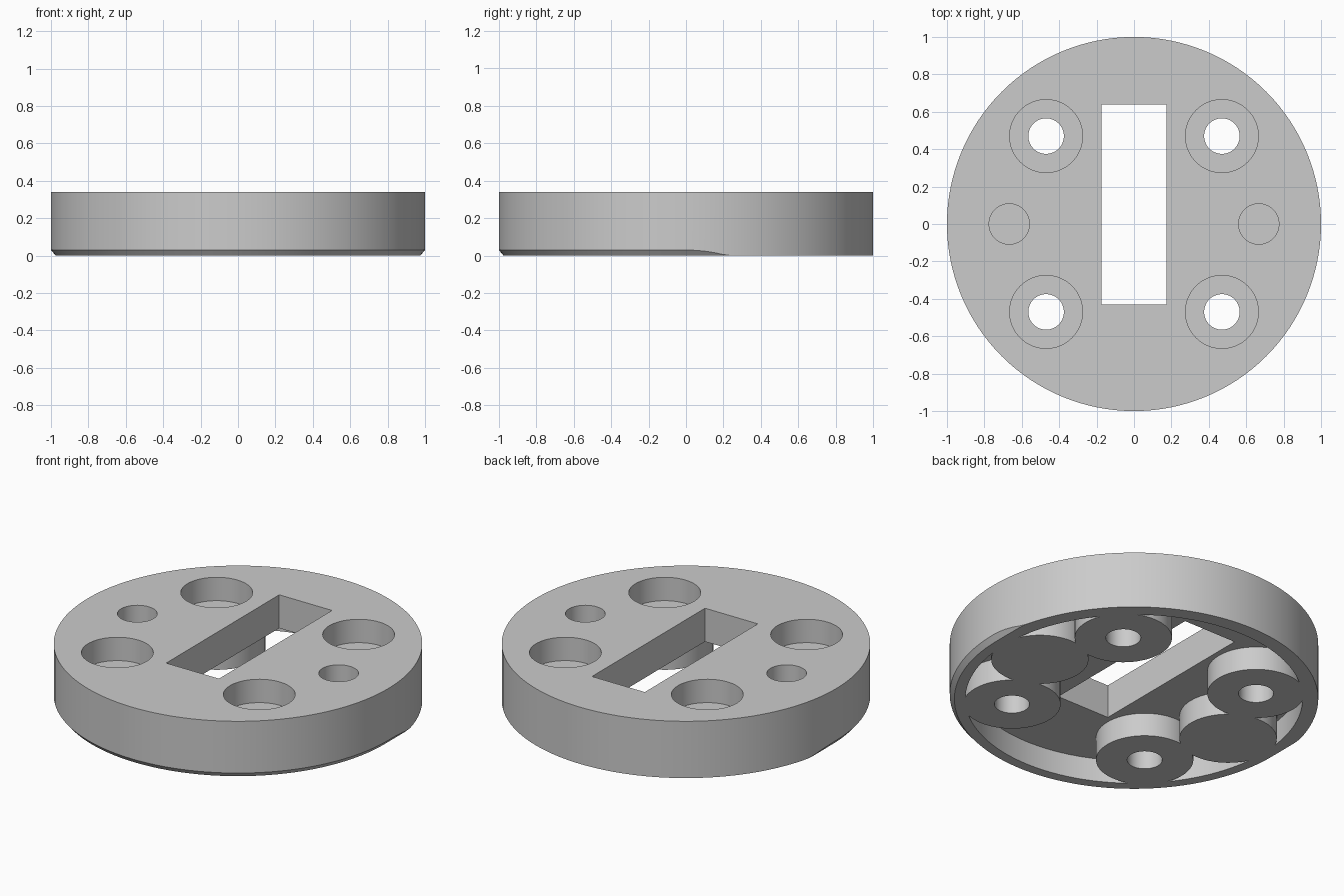
import bpy
import bmesh
import math

if "Cube" in bpy.data.objects:
    bpy.data.objects.remove(bpy.data.objects["Cube"], do_unlink=True)

HEIGHT = 0.34
PLATE_BOTTOM = 0.14
CHAMFER_IN, CHAMFER_UP = 0.025, 0.03
BOLT, PIN = 0.47, 0.667
BOLTS = [(sx * BOLT, sy * BOLT) for sx in (-1, 1) for sy in (-1, 1)]
PINS = [(-PIN, 0), (PIN, 0)]

gray = bpy.data.materials.new("light_gray")
gray.use_nodes = True
gray.diffuse_color = (0.6, 0.6, 0.6, 1)
gray.node_tree.nodes["Principled BSDF"].inputs["Base Color"].default_value = (0.6, 0.6, 0.6, 1)


def make_object(name, bm):
    bmesh.ops.recalc_face_normals(bm, faces=bm.faces)
    mesh = bpy.data.meshes.new(name)
    bm.to_mesh(mesh)
    bm.free()
    mesh.materials.append(gray)
    obj = bpy.data.objects.new(name, mesh)
    bpy.context.collection.objects.link(obj)
    return obj


def cylinders(name, centres, radius, z0, z1, segments=64):
    bm = bmesh.new()
    for x, y in centres:
        made = bmesh.ops.create_cone(bm, cap_ends=True, segments=segments,
                                     radius1=radius, radius2=radius, depth=z1 - z0)
        bmesh.ops.translate(bm, verts=made["verts"], vec=(x, y, (z0 + z1) / 2))
    return make_object(name, bm)


def box(name, x0, x1, y0, y1, z0, z1):
    bm = bmesh.new()
    bmesh.ops.create_cube(bm, size=1)
    bmesh.ops.scale(bm, verts=bm.verts, vec=(x1 - x0, y1 - y0, z1 - z0))
    bmesh.ops.translate(bm, verts=bm.verts,
                        vec=((x0 + x1) / 2, (y0 + y1) / 2, (z0 + z1) / 2))
    return make_object(name, bm)


def subtract(target, cutter):
    cutter.hide_render = True
    mod = target.modifiers.new("cut", "BOOLEAN")
    mod.operation = "DIFFERENCE"
    mod.solver = "EXACT"
    mod.use_self = True
    mod.object = cutter
    bpy.context.view_layer.objects.active = target
    bpy.ops.object.modifier_apply(modifier=mod.name)
    bpy.data.objects.remove(cutter, do_unlink=True)


def disc_body(name, segments=128):
    """Round body; the lower chamfer runs round the front and off straight to the back."""
    inner = 1 - CHAMFER_IN
    rings = [[], [], []]
    bm = bmesh.new()
    for i in range(segments):
        a = math.tau * i / segments
        x, y = math.cos(a), math.sin(a)
        if y <= 0:
            low, z = (x * inner, y * inner, 0), CHAMFER_UP
        else:
            low = (max(-inner, min(inner, x)), y, 0)
            z = max(0, (abs(x) - inner) / CHAMFER_IN * CHAMFER_UP)
        for ring, co in zip(rings, (low, (x, y, z), (x, y, HEIGHT))):
            ring.append(bm.verts.new(co))
    for lower, upper in zip(rings, rings[1:]):
        for i in range(segments):
            j = (i + 1) % segments
            bm.faces.new((lower[i], lower[j], upper[j], upper[i]))
    bm.faces.new(rings[0])
    bm.faces.new(rings[2])
    bmesh.ops.remove_doubles(bm, verts=bm.verts, dist=1e-5)
    return make_object(name, bm)


body = disc_body("round_base")

# Hollow underside, leaving the rim and six bosses standing
cavity = cylinders("cavity_cutter", [(0, 0)], 0.915, -0.1, PLATE_BOTTOM, 128)
for centre in BOLTS + PINS:
    subtract(cavity, cylinders("boss_shape", [centre], 0.264, -0.2, 0.3))
subtract(body, cavity)

# Slot, bolt holes with counterbores, and blind pin holes
subtract(body, box("slot_cutter", -0.175, 0.175, -0.43, 0.64, -0.2, 0.5))
subtract(body, cylinders("bolt_hole_cutter", BOLTS, 0.095, -0.2, 0.5))
subtract(body, cylinders("counterbore_cutter", BOLTS, 0.195, HEIGHT - 0.14, 0.5))
subtract(body, cylinders("pin_hole_cutter", PINS, 0.108, HEIGHT - 0.27, 0.5))

bpy.ops.object.select_all(action="DESELECT")
body.select_set(True)
bpy.context.view_layer.objects.active = body
bpy.ops.object.shade_smooth_by_angle(angle=math.radians(25))
